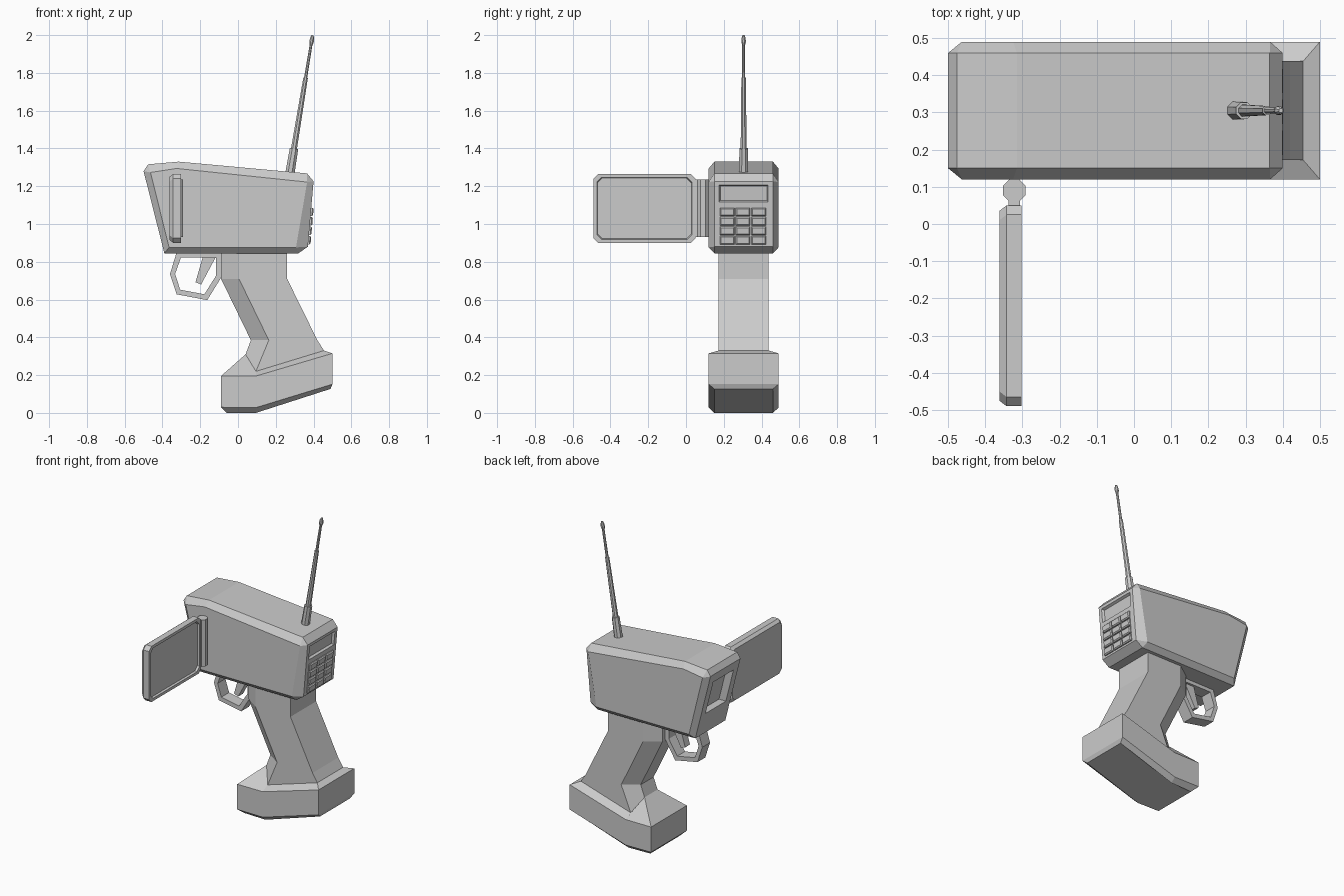
import bpy, bmesh, math
from mathutils import Vector

if "Cube" in bpy.data.objects:
    bpy.data.objects.remove(bpy.data.objects["Cube"])

YC = 0.305  # centre line of the body


def loft(name, rings, closed=False):
    """Skin equal-length rings of points into a flat-shaded mesh."""
    bm = bmesh.new()
    vs = [[bm.verts.new(p) for p in r] for r in rings]
    n, m = len(vs[0]), len(vs)
    for i in range(m if closed else m - 1):
        a, b = vs[i], vs[(i + 1) % m]
        for j in range(n):
            k = (j + 1) % n
            bm.faces.new((a[j], a[k], b[k], b[j]))
    if not closed:
        bm.faces.new(vs[0])
        bm.faces.new(vs[-1])
    bmesh.ops.remove_doubles(bm, verts=bm.verts, dist=1e-4)
    bmesh.ops.recalc_face_normals(bm, faces=bm.faces)
    me = bpy.data.meshes.new(name)
    bm.to_mesh(me)
    bm.free()
    ob = bpy.data.objects.new(name, me)
    bpy.context.collection.objects.link(ob)
    return ob


def at_y(profile, y):
    return [(x, y, z) for x, z in profile]


def rect(face_x, y0, y1, z0, z1, off, inset=0.0):
    """Rectangle lying on a tilted end face, pushed along x by off."""
    y0, y1, z0, z1 = y0 + inset, y1 - inset, z0 + inset, z1 - inset
    return [(face_x(z) + off, y, z) for y, z in ((y0, z0), (y1, z0), (y1, z1), (y0, z1))]


def cut(target, cutter):
    cutter.hide_render = True
    cutter.hide_viewport = True
    mod = target.modifiers.new("recess", 'BOOLEAN')
    mod.operation = 'DIFFERENCE'
    mod.solver = 'EXACT'
    mod.object = cutter


# Body shell: side profile with chamfered side borders
outer = [(-.50, 1.28), (-.476, 1.316), (-.315, 1.33), (.365, 1.268),
         (.40, 1.226), (.37, .88), (.32, .845), (-.39, .845)]
inner = [(-.463, 1.273), (-.463, 1.273), (-.325, 1.294), (.366, 1.222),
         (.366, 1.222), (.307, .876), (.307, .876), (-.365, .876)]
body = loft("body", [at_y(inner, .12), at_y(outer, .15), at_y(outer, .46), at_y(inner, .49)])


def rear_x(z):
    return .37 + (z - .88) * .0867


def lens_x(z):
    return -.50 + (1.28 - z) * .253


# Recessed display on the rear, recessed window on the lens end
cut(body, loft("display_cutter", [rect(rear_x, .17, .44, 1.112, 1.212, .01),
                                  rect(rear_x, .17, .44, 1.112, 1.212, -.015, .012)]))
cut(body, loft("window_cutter", [rect(lens_x, .20, .41, 1.0, 1.22, -.02),
                                 rect(lens_x, .20, .41, 1.0, 1.22, .05)]))

# Keypad
for row in range(4):
    for col in range(3):
        y, z = .180 + col * .083, .892 + row * .05
        loft(f"key_{row}_{col}", [rect(rear_x, y, y + .077, z, z + .044, -.01),
                                  rect(rear_x, y, y + .077, z, z + .044, .007),
                                  rect(rear_x, y, y + .077, z, z + .044, .013, .006)])


# Grip and foot: six-point rings (front, mid, rear) mirrored about the centre line
def hexring(front, mid, rear):
    pts = (front, mid, rear)
    return ([(x, YC - w, z) for x, z, w in pts] +
            [(x, YC + w, z) for x, z, w in reversed(pts)])


W, G, N = .185, .133, .067
loft("grip", [
    hexring((-.06, 0, .15), (.095, 0, .155), (.49, .127, .155)),
    hexring((-.09, .03, W), (.095, .028, W), (.50, .152, W)),
    hexring((-.09, .195, W), (.095, .195, W), (.50, .315, W)),
    hexring((.04, .31, N), (.095, .22, G), (.455, .33, G)),
    hexring((.068, .385, N), (.163, .385, G), (.42, .385, G)),
    hexring((-.09, .71, N), (.005, .71, G), (.26, .71, G)),
    hexring((-.09, .86, N), (.005, .86, G), (.26, .86, G))])

# Trigger guard loop and trigger
g_out = [(-.325, .85), (-.36, .735), (-.325, .628), (-.163, .597), (-.09, .715), (-.09, .85)]
g_in = [(-.302, .822), (-.333, .735), (-.306, .652), (-.178, .628), (-.117, .725), (-.117, .822)]
loft("trigger_guard", [[(a[0], YC - .04, a[1]), (a[0], YC + .04, a[1]),
                        (b[0], YC + .04, b[1]), (b[0], YC - .04, b[1])]
                       for a, b in zip(g_out, g_in)], closed=True)
trigger = [(-.185, .83), (-.115, .83), (-.195, .68), (-.225, .692)]
loft("trigger", [at_y(trigger, YC - .025), at_y(trigger, YC + .025)])

# Antenna: stepped eight-sided sections along a leaning axis
base, tip = Vector((.272, YC, 1.25)), Vector((.395, YC, 2.0))
turn = (tip - base).to_track_quat('Z', 'Y')
sections = [(1.25, .027), (1.40, .024), (1.40, .017), (1.775, .013), (1.775, .009),
            (1.945, .008), (1.965, .013), (1.985, .011), (1.999, .006)]
rings = []
for z, r in sections:
    c = base.lerp(tip, (z - 1.25) / .75)
    rings.append([c + turn @ Vector((r * math.cos(a), r * math.sin(a), 0))
                  for a in (math.tau * (k + .5) / 8 for k in range(8))])
loft("antenna", rings)


# Fold-out screen: corner-cut slab with a recessed face
def slab(x, d):
    y0, y1, z0, z1, c = -.49 + d, .05 - d, .90 + d, 1.265 - d, .025
    return [(x, y, z) for y, z in ((y0 + c, z0), (y1 - c, z0), (y1, z0 + c), (y1, z1 - c),
                                   (y1 - c, z1), (y0 + c, z1), (y0, z1 - c), (y0, z0 + c))]


loft("screen", [slab(-.362, .015), slab(-.343, 0), slab(-.302, 0),
                slab(-.302, .018), slab(-.315, .022)])

# Hinge barrel and its neck
barrel = [(-.322 + .033 * math.cos(a), .09 + .033 * math.sin(a))
          for a in (math.tau * (k + .5) / 8 for k in range(8))]
loft("hinge_barrel", [[(x, y, z) for x, y in barrel] for z in (.93, 1.235)])
neck = [(-.337, .04), (-.307, .04), (-.307, .07), (-.337, .07)]
loft("hinge_neck", [[(x, y, z) for x, y in neck] for z in (.93, 1.235)])
